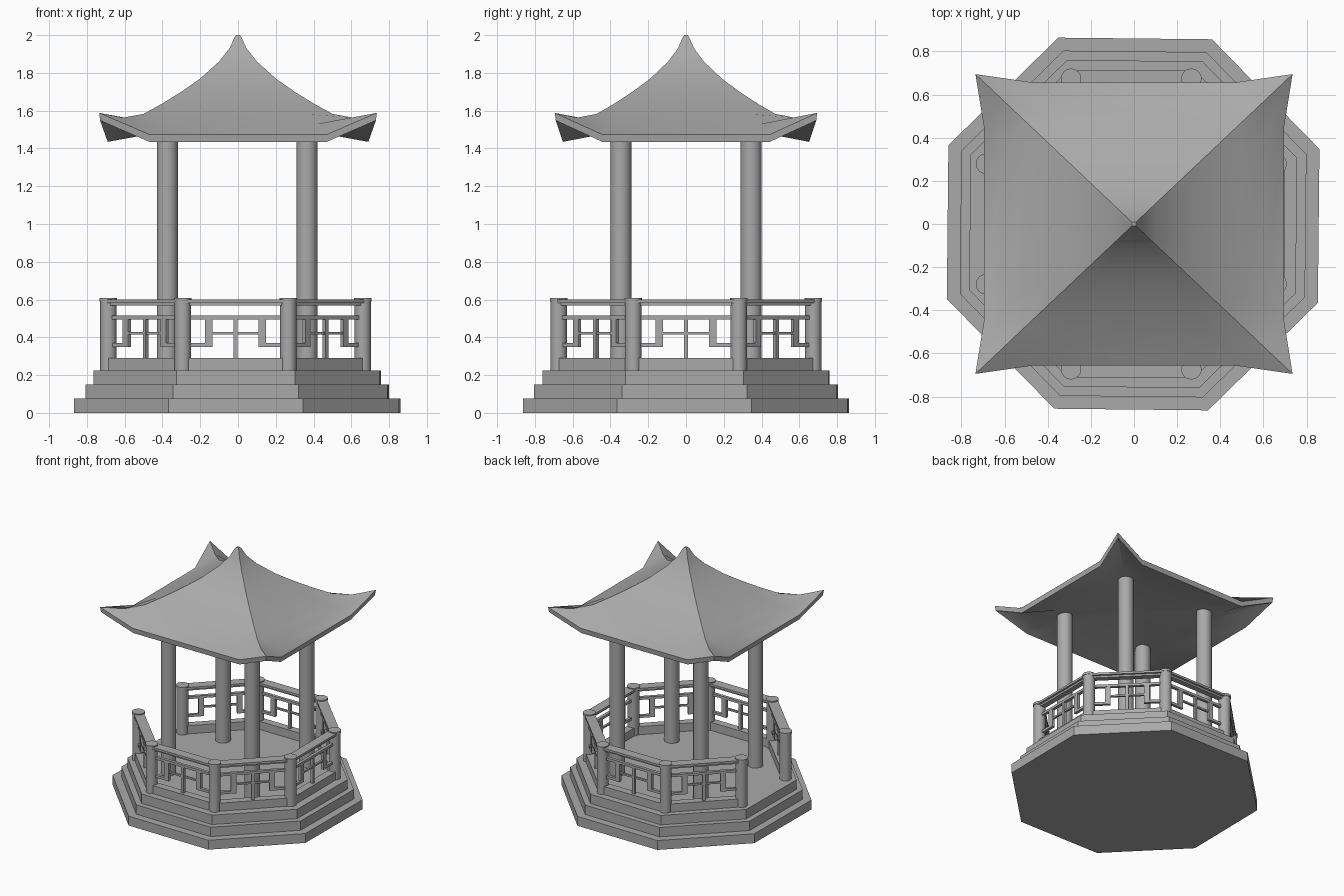
import bpy, bmesh, math
from mathutils import Matrix, Vector

cube = bpy.data.objects.get("Cube")
if cube:
    bpy.data.objects.remove(cube, do_unlink=True)

stone = bpy.data.materials.new("plain_grey")
stone.use_nodes = True
GREY = (0.4, 0.4, 0.4, 1)
stone.diffuse_color = GREY
stone.node_tree.nodes["Principled BSDF"].inputs["Base Color"].default_value = GREY


def finish(name, bm, smooth=False):
    bmesh.ops.recalc_face_normals(bm, faces=bm.faces)
    mesh = bpy.data.meshes.new(name)
    bm.to_mesh(mesh)
    bm.free()
    mesh.materials.append(stone)
    if smooth:
        mesh.shade_smooth()
        mesh.set_sharp_from_angle(angle=math.radians(30))
    obj = bpy.data.objects.new(name, mesh)
    bpy.context.collection.objects.link(obj)
    return obj


def add_prism(bm, x, y, z0, z1, radius, sides, turn=0.0):
    place = Matrix.Translation((x, y, (z0 + z1) / 2)) @ Matrix.Rotation(turn, 4, "Z")
    bmesh.ops.create_cone(bm, cap_ends=True, segments=sides, radius1=radius,
                          radius2=radius, depth=z1 - z0, matrix=place)


def add_box(bm, frame, x0, x1, y0, y1, z0, z1):
    centre = Matrix.Translation(((x0 + x1) / 2, (y0 + y1) / 2, (z0 + z1) / 2))
    size = Matrix.Diagonal((x1 - x0, y1 - y0, z1 - z0, 1))
    bmesh.ops.create_cube(bm, size=1, matrix=frame @ centre @ size)


# Stepped octagonal platform, very slightly turned
EIGHTH = math.pi / 4
for i, apothem in enumerate((0.86, 0.80, 0.757)):
    bm = bmesh.new()
    add_prism(bm, -0.004, 0, i * 0.075, (i + 1) * 0.075,
              apothem / math.cos(EIGHTH / 2), 8, EIGHTH / 2 - math.radians(0.6))
    finish(f"platform_step_{i + 1}", bm)

# Railing posts with caps
FLOOR = 0.225
SHIFT = -0.013
RING = 0.729
for k in range(8):
    a = EIGHTH * (k + 0.5)
    x, y = SHIFT + RING * math.cos(a), RING * math.sin(a)
    bm = bmesh.new()
    add_prism(bm, x, y, FLOOR, 0.59, 0.043, 24)
    add_prism(bm, x, y, 0.59, 0.608, 0.047, 24)
    finish(f"railing_post_{k + 1}", bm, True)

# Curb, rails and lattice on every side except the entrance at -x
APOTHEM = RING * math.cos(EIGHTH / 2)
HALF = RING * math.sin(EIGHTH / 2)
for k in range(8):
    if k == 4:
        continue
    frame = (Matrix.Translation((SHIFT, 0, 0)) @ Matrix.Rotation(k * EIGHTH, 4, "Z")
             @ Matrix.Translation((APOTHEM, 0, 0)))
    bm = bmesh.new()
    add_box(bm, frame, -0.03, 0.03, -HALF, HALF, FLOOR, 0.29)
    finish(f"curb_{k + 1}", bm)

    bm = bmesh.new()
    add_box(bm, frame, -0.038, 0.038, -HALF, HALF, 0.583, 0.6)
    add_box(bm, frame, -0.022, 0.022, -HALF, HALF, 0.568, 0.583)
    add_box(bm, frame, -0.012, 0.012, -HALF, HALF, 0.495, 0.515)
    finish(f"rails_{k + 1}", bm)

    bm = bmesh.new()
    add_box(bm, frame, -0.01, 0.01, -0.011, 0.011, 0.29, 0.5)
    add_box(bm, frame, -0.008, 0.008, -0.13, 0.13, 0.414, 0.427)
    for s in (-1, 1):
        inner, outer = sorted((s * 0.122, s * 0.162))
        add_box(bm, frame, -0.011, 0.011, inner, outer, 0.35, 0.5)
        inner, outer = sorted((s * 0.14, s * HALF))
        add_box(bm, frame, -0.011, 0.011, inner, outer, 0.35, 0.37)
    finish(f"lattice_{k + 1}", bm)

# Four round columns
for i, (sx, sy) in enumerate(((1, 1), (-1, 1), (-1, -1), (1, -1))):
    bm = bmesh.new()
    add_prism(bm, -0.004 + sx * 0.37, sy * 0.345, FLOOR, 1.53, 0.056, 32)
    finish(f"column_{i + 1}", bm, True)

# Sweeping roof: rings of (half width, height, corner lift, corner flare)
TOP = ((0.01, 2.0, 0, 0), (0.02, 1.985, 0, 0), (0.045, 1.93, 0, 0),
       (0.1, 1.86, 0, 0), (0.2, 1.77, 0, 0), (0.3, 1.7, 0, 0),
       (0.4, 1.638, 0, 0), (0.5, 1.583, 0, 0), (0.6, 1.528, 0.035, 0.008),
       (0.695, 1.475, 0.113, 0.04))
UNDER = ((0.69, 1.435, 0.113, 0.04), (0.47, 1.475, 0, 0), (0.02, 1.52, 0, 0))
BREAK = 0.68


def roof_ring(bm, half, z, lift, flare):
    verts = []
    for q in range(4):
        turn = Matrix.Rotation(q * math.pi / 2, 4, "Z")
        for x, y, up in ((1 + flare / half, 1 + flare / half, lift),
                         (BREAK, 1, 0), (-BREAK, 1, 0)):
            p = turn @ Vector((x * half, y * half, z + up))
            verts.append(bm.verts.new((p.x, p.y * 0.945, p.z)))
    return verts


bm = bmesh.new()
rings = [roof_ring(bm, *r) for r in TOP + UNDER]
for a, b in zip(rings, rings[1:]):
    for i in range(len(a)):
        j = (i + 1) % len(a)
        bm.faces.new((a[i], b[i], b[j], a[j]))
bm.faces.new(rings[0])
bm.faces.new(rings[-1])
finish("roof", bm, True)
